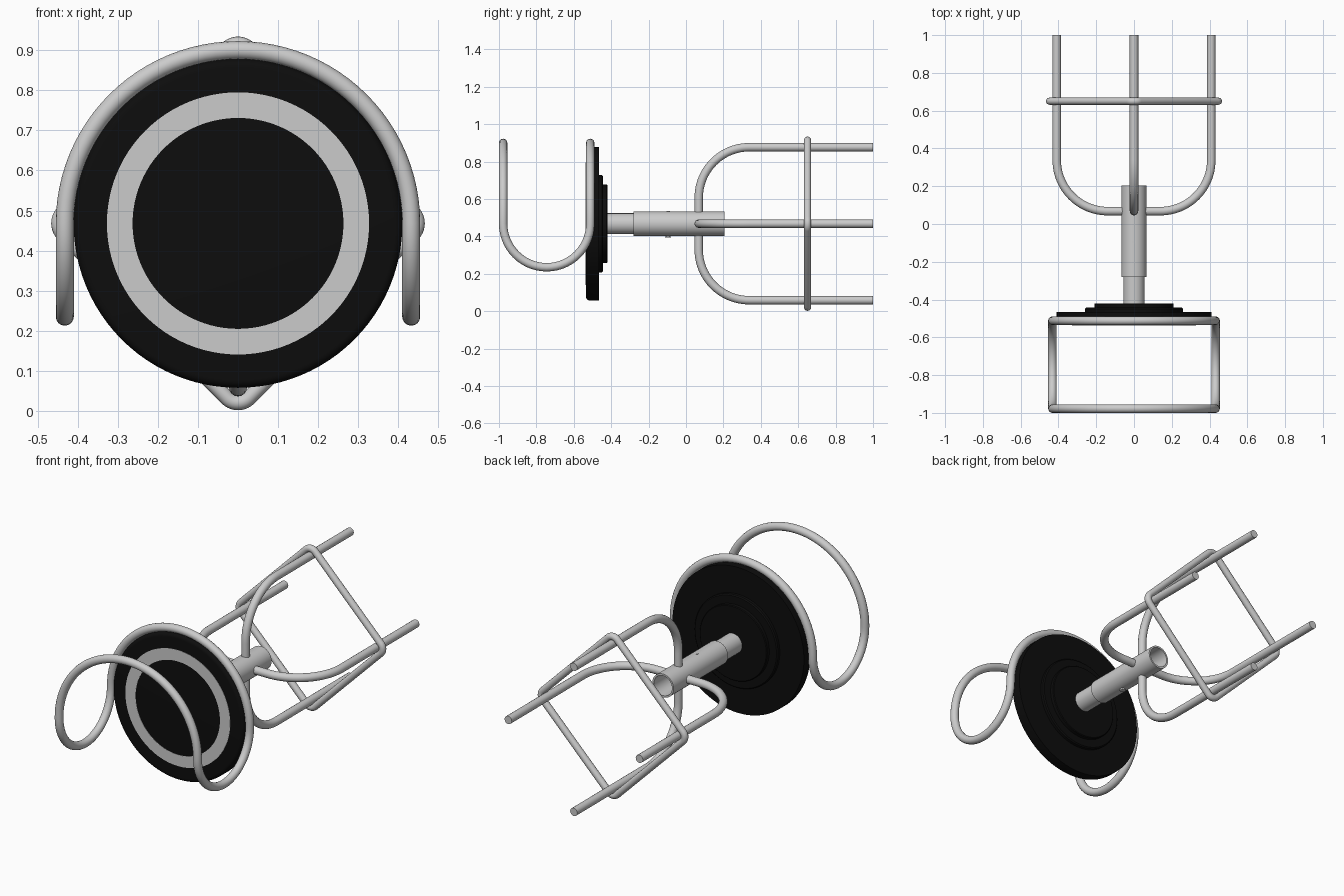
import bpy, bmesh
from math import pi, sin, cos, radians
from mathutils import Vector

if "Cube" in bpy.data.objects:
    bpy.data.objects.remove(bpy.data.objects["Cube"])

ZC = 0.468          # height of the stool's long axis (runs along y)
TUBE = 0.0225


def finish(ob, mat=None, angle=35):
    bpy.ops.object.select_all(action='DESELECT')
    ob.select_set(True)
    bpy.context.view_layer.objects.active = ob
    if ob.type == 'CURVE':
        bpy.ops.object.convert(target='MESH')
        ob = bpy.context.object
    bpy.ops.object.shade_smooth_by_angle(angle=radians(angle))
    if mat:
        ob.data.materials.append(mat)
    return ob


def tube(name, pts, radius, closed=False):
    cu = bpy.data.curves.new(name, 'CURVE')
    cu.dimensions = '3D'
    cu.bevel_depth = radius
    cu.bevel_resolution = 6
    cu.use_fill_caps = True
    sp = cu.splines.new('POLY')
    sp.points.add(len(pts) - 1)
    for p, q in zip(sp.points, pts):
        p.co = (*q, 1)
    sp.use_cyclic_u = closed
    ob = bpy.data.objects.new(name, cu)
    bpy.context.collection.objects.link(ob)
    return finish(ob)


def lathe(name, profile, closed=False, mat=None, n=96):
    """Spin (radius, y) pairs around the long axis."""
    bm = bmesh.new()
    vs = [bm.verts.new((r, y, ZC)) for r, y in profile]
    es = [bm.edges.new(p) for p in zip(vs, vs[1:])]
    if closed:
        es.append(bm.edges.new((vs[-1], vs[0])))
    bmesh.ops.spin(bm, geom=vs + es, cent=(0, 0, ZC), axis=(0, 1, 0),
                   angle=2 * pi, steps=n, use_duplicate=False)
    bmesh.ops.remove_doubles(bm, verts=bm.verts, dist=1e-5)
    bmesh.ops.recalc_face_normals(bm, faces=bm.faces)
    me = bpy.data.meshes.new(name)
    bm.to_mesh(me)
    bm.free()
    ob = bpy.data.objects.new(name, me)
    bpy.context.collection.objects.link(ob)
    return finish(ob, mat)


def arc(r, a0, a1, n):
    return [(r * cos(a0 + (a1 - a0) * i / n), r * sin(a0 + (a1 - a0) * i / n))
            for i in range(n + 1)]


black = bpy.data.materials.new('black')
black.diffuse_color = (0.004, 0.004, 0.004, 1)
black.use_nodes = True
black.node_tree.nodes["Principled BSDF"].inputs["Base Color"].default_value = black.diffuse_color

# Seat cushion with rounded front edge, and its stepped mounting plates
edge = [(0.39 + c, -0.515 - s) for c, s in arc(0.02, pi / 2, 0, 6)]
lathe('seat', [(0, -0.535)] + edge + [(0.41, -0.465), (0, -0.465)], mat=black)
lathe('seat_plate_large', [(0, -0.466), (0.26, -0.466), (0.26, -0.449),
                           (0.254, -0.443), (0, -0.443)], mat=black)
lathe('seat_plate_small', [(0, -0.444), (0.21, -0.444), (0.21, -0.424),
                           (0.206, -0.42), (0, -0.42)], mat=black)
# Pale decorative ring on the seat face
lathe('seat_ring', [(0.263, -0.534), (0.263, -0.5365), (0.327, -0.5365),
                    (0.327, -0.534)], closed=True)

# Telescopic column, outer sleeve open at the foot end
lathe('column_inner', [(0, -0.421), (0.056, -0.421), (0.056, -0.2), (0, -0.2)], n=48)
lathe('column_outer', [(0.05, -0.28), (0.066, -0.28), (0.066, 0.205),
                       (0.056, 0.205), (0.056, -0.2), (0.05, -0.2)], closed=True, n=48)

# Height-locking pin through the sleeve
tube('lock_pin', [(0, -0.095, ZC - 0.075), (0, -0.095, ZC + 0.067)], 0.009)
tube('lock_pin_head', [(0, -0.095, ZC - 0.075), (0, -0.095, ZC - 0.068)], 0.016)

# Four bent legs
bend = 0.27
R = 0.409
leg_path = [(0.058, 0.068)]
leg_path += [(R - bend + c, 0.068 + bend + s) for c, s in arc(bend, -pi / 2, 0, 24)]
leg_path += [(R, 1.0)]
for k in range(4):
    a = k * pi / 2
    tube(f'leg_{k + 1}', [(r * cos(a), y, ZC + r * sin(a)) for r, y in leg_path], TUBE)

# Foot ring wrapping around the outside of the legs
ring = []
for k in range(4):
    a = k * pi / 2
    ring += [(R * cos(a) + c, 0.65, ZC + R * sin(a) + s)
             for c, s in arc(0.038, a - pi / 4, a + pi / 4, 10)]
tube('foot_ring', ring, 0.019, closed=True)

# Continuous backrest loop: two half circles joined by U bends
RB, YB, YF = 0.432, -0.512, -0.9775
ub, ym = (YB - YF) / 2, (YB + YF) / 2
loop = [(x, YB, ZC + z) for x, z in arc(RB, 0, pi, 48)]
loop += [(-RB, ym + c, ZC + s) for c, s in arc(ub, 0, -pi, 28)[1:]]
loop += [(x, YF, ZC + z) for x, z in arc(RB, pi, 0, 48)[1:]]
loop += [(RB, ym + c, ZC + s) for c, s in arc(ub, -pi, 0, 28)[1:-1]]
tube('backrest_loop', loop, TUBE, closed=True)
